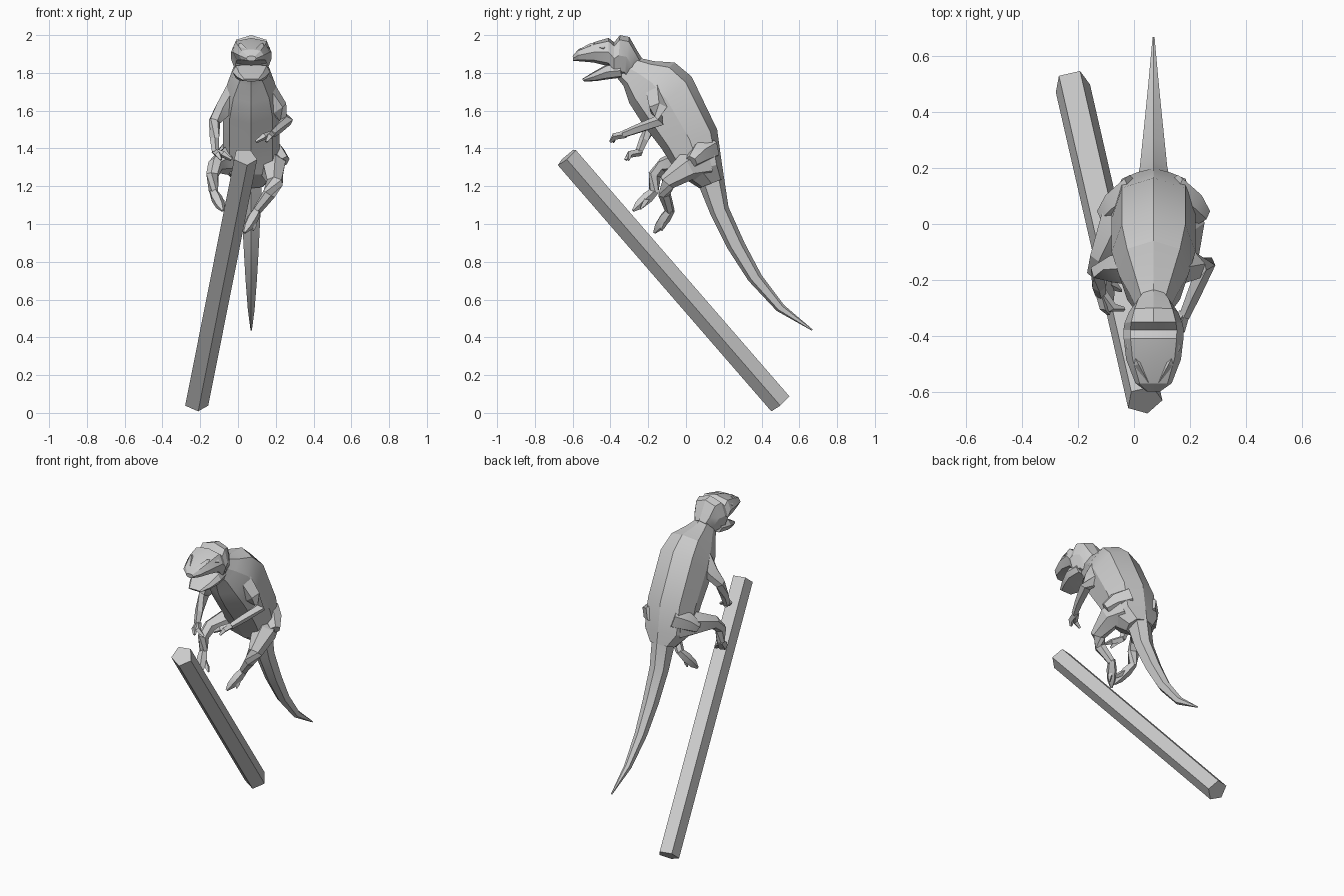
import bpy, bmesh, math
from mathutils import Vector

cube = bpy.data.objects.get("Cube")
if cube:
    bpy.data.objects.remove(cube)

grey = bpy.data.materials.new("plain_grey")
grey.use_nodes = True
grey.diffuse_color = (0.6, 0.6, 0.6, 1)
grey.node_tree.nodes["Principled BSDF"].inputs["Base Color"].default_value = (0.6, 0.6, 0.6, 1)

MID = 0.07  # x of the creature's symmetry plane


def skin(name, rings, smooth=25):
    """Bridge rings of points into a closed skin."""
    bm = bmesh.new()
    loops = [[bm.verts.new(p) for p in ring] for ring in rings]
    n = len(loops[0])
    for a, b in zip(loops, loops[1:]):
        for i in range(n):
            j = (i + 1) % n
            bm.faces.new((a[i], a[j], b[j], b[i]))
    bm.faces.new(loops[0])
    bm.faces.new(loops[-1])
    bmesh.ops.recalc_face_normals(bm, faces=bm.faces)
    mesh = bpy.data.meshes.new(name)
    bm.to_mesh(mesh)
    bm.free()
    mesh.materials.append(grey)
    obj = bpy.data.objects.new(name, mesh)
    bpy.context.collection.objects.link(obj)
    if smooth:
        bpy.ops.object.select_all(action='DESELECT')
        obj.select_set(True)
        bpy.context.view_layer.objects.active = obj
        bpy.ops.object.shade_smooth_by_angle(angle=math.radians(smooth))
    return obj


def profile(name, sections, sides=8, power=0.8):
    """Symmetric loft: each section is top y, z, bottom y, z and half width."""
    rings = []
    for ty, tz, by, bz, w in sections:
        ring = []
        for i in range(sides):
            a = math.tau * i / sides
            c, s = (math.copysign(abs(f) ** power, f) for f in (math.cos(a), math.sin(a)))
            t = (1 + c) / 2
            ring.append((MID + w * s, by + (ty - by) * t, bz + (tz - bz) * t))
        rings.append(ring)
    return skin(name, rings)


def limb(name, path, sides=5, smooth=25, up=Vector((0, 0, 1)), turn=0):
    """Tapered tube along x, y, z, radius points."""
    pts = [Vector(p[:3]) for p in path]
    rings = []
    for i, p in enumerate(pts):
        d = (pts[min(i + 1, len(pts) - 1)] - pts[max(i - 1, 0)]).normalized()
        u = d.cross(up).normalized()
        v = u.cross(d)
        angles = [turn + math.tau * k / sides for k in range(sides)]
        rings.append([p + path[i][3] * (u * math.sin(a) + v * math.cos(a)) for a in angles])
    return skin(name, rings, smooth)


# Leaning five-sided log, one flat side up
limb("log", [(-0.222, 0.5, 0.052, 0.066), (0.037, -0.63, 1.355, 0.066)],
     smooth=0, turn=math.pi)

# Torso, neck to rump
profile("torso", [
    (-0.25, 1.88, -0.37, 1.78, 0.055),
    (-0.17, 1.862, -0.33, 1.73, 0.085),
    (-0.06, 1.855, -0.3, 1.64, 0.125),
    (0.03, 1.78, -0.23, 1.53, 0.15),
    (0.165, 1.5, -0.13, 1.4, 0.15),
    (0.19, 1.32, -0.04, 1.26, 0.15),
    (0.2, 1.24, 0.07, 1.19, 0.08)])

# Curved tapering tail
profile("tail", [
    (0.19, 1.32, 0.06, 1.22, 0.065),
    (0.225, 1.09, 0.13, 1.05, 0.055),
    (0.31, 0.9, 0.22, 0.87, 0.045),
    (0.4, 0.73, 0.33, 0.7, 0.034),
    (0.52, 0.57, 0.48, 0.54, 0.02),
    (0.67, 0.442, 0.665, 0.436, 0.004)], sides=6)

# Skull with raised crest, and dropped lower jaw
profile("skull", [
    (-0.6, 1.89, -0.597, 1.862, 0.025),
    (-0.57, 1.925, -0.57, 1.862, 0.065),
    (-0.48, 1.965, -0.49, 1.855, 0.098),
    (-0.41, 1.985, -0.41, 1.835, 0.107),
    (-0.38, 1.962, -0.38, 1.79, 0.108),
    (-0.35, 2.0, -0.36, 1.785, 0.104),
    (-0.3, 1.99, -0.33, 1.78, 0.088),
    (-0.26, 1.92, -0.32, 1.77, 0.07),
    (-0.235, 1.88, -0.33, 1.75, 0.05)], power=0.75)
profile("lower_jaw", [
    (-0.55, 1.768, -0.54, 1.755, 0.045),
    (-0.49, 1.805, -0.48, 1.756, 0.078),
    (-0.42, 1.845, -0.42, 1.765, 0.1),
    (-0.35, 1.85, -0.34, 1.775, 0.088)], power=0.6)
for side, label in ((1, "left"), (-1, "right")):
    limb(label + "_brow", [(MID + side * 0.02, -0.565, 1.915, 0.01),
                           (MID + side * 0.055, -0.5, 1.945, 0.014),
                           (MID + side * 0.09, -0.43, 1.93, 0.012)], sides=4)

# Arms, with two curled fingers on each hand
arms = {
    "left": [(0.15, -0.16, 1.7, 0.06), (0.215, -0.15, 1.61, 0.05), (0.258, -0.14, 1.545, 0.035),
             (0.215, -0.25, 1.505, 0.026), (0.18, -0.33, 1.475, 0.02)],
    "right": [(-0.01, -0.16, 1.7, 0.06), (-0.07, -0.16, 1.61, 0.05), (-0.125, -0.17, 1.545, 0.033),
              (-0.125, -0.22, 1.45, 0.026), (-0.12, -0.25, 1.38, 0.02)]}
for label, path in arms.items():
    limb(label + "_arm", path)
    x, y, z, r = path[-1]
    inward = -1 if label == "left" else 1
    for k, reach in enumerate((0.03, 0.085)):
        limb(f"{label}_finger_{k + 1}", [
            (x, y + 0.01, z, r),
            (x + inward * reach * 0.5, y - 0.05, z - 0.012, 0.018),
            (x + inward * reach, y - 0.08 + reach * 0.3, z - 0.04, 0.008)], sides=4)

# Bent legs ending in narrow feet
legs = {
    "left": [(0.13, 0.08, 1.33, 0.1), (0.185, 0.0, 1.3, 0.075), (0.195, -0.1, 1.22, 0.045),
             (0.165, -0.115, 1.16, 0.035), (0.1, -0.085, 1.07, 0.025)],
    "right": [(0.01, 0.08, 1.34, 0.1), (-0.06, 0.0, 1.335, 0.075), (-0.12, -0.12, 1.31, 0.042),
              (-0.135, -0.165, 1.26, 0.035), (-0.13, -0.17, 1.17, 0.025)]}
feet = {"left": (0.04, -0.16, 0.965), "right": (-0.085, -0.27, 1.08)}
for label, path in legs.items():
    limb(label + "_leg", path, sides=6)
    ankle, toe = Vector(path[-1][:3]), Vector(feet[label])
    spots = ((-0.1, 0.022), (0.35, 0.032), (0.8, 0.026), (1.1, 0.008))
    limb(label + "_foot", [(*ankle.lerp(toe, t), r) for t, r in spots])
    limb(label + "_inner_toe", [(*ankle.lerp(toe, 0.3), 0.018),
                                (*(ankle.lerp(toe, 0.75) + Vector((0.03, 0.02, 0))), 0.015),
                                (*(toe + Vector((0.04, 0.03, 0))), 0.005)], sides=4)
# Hip points joining the thighs to the rump
for side, label in ((1, "left"), (-1, "right")):
    limb(label + "_hip", [(MID + side * 0.06, 0.12, 1.4, 0.07),
                          (MID + side * 0.13, 0.07, 1.37, 0.06),
                          (MID + side * 0.175, 0.03, 1.33, 0.035)], sides=6)
